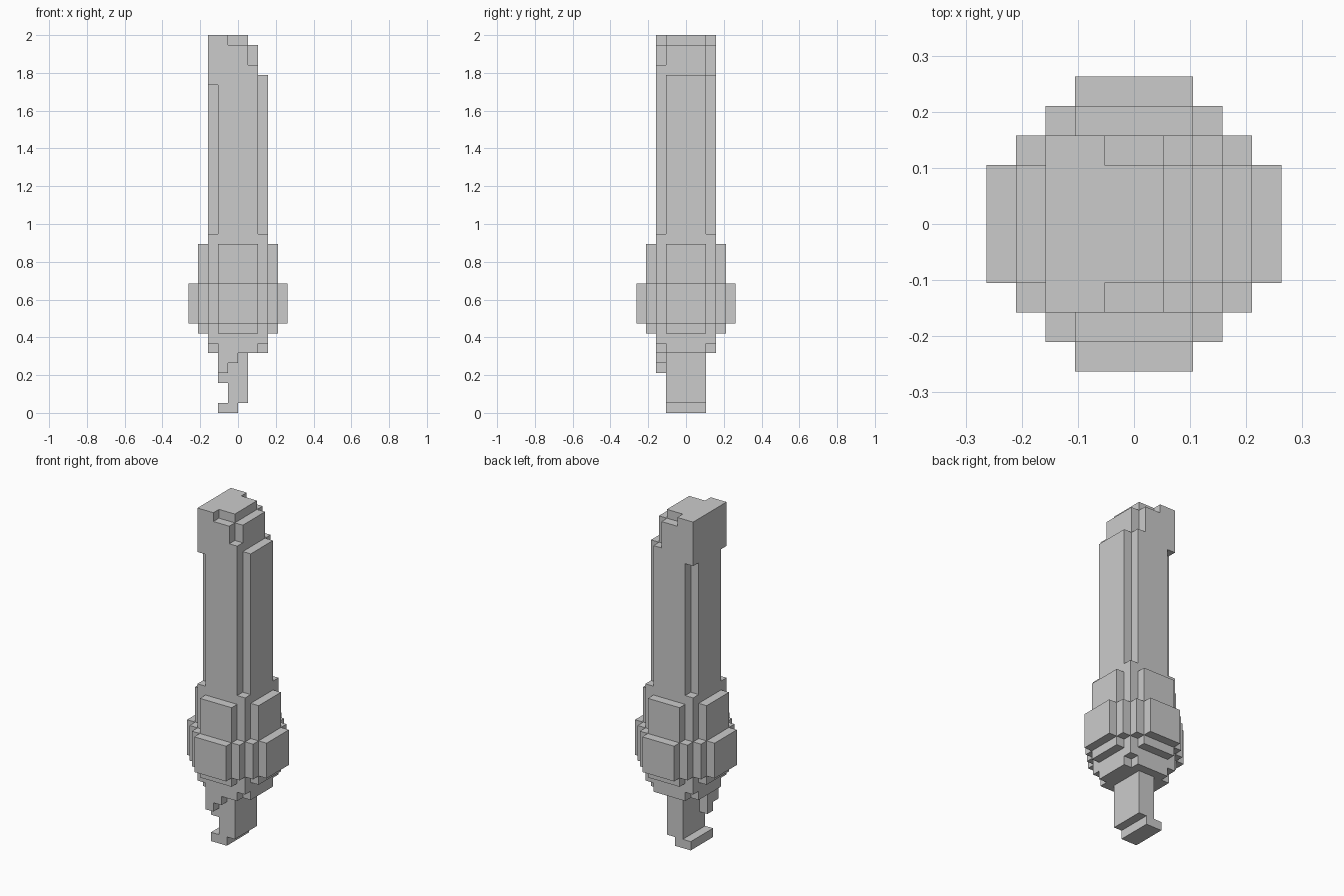
import bpy, bmesh, math
from mathutils import Vector

if "Cube" in bpy.data.objects:
    bpy.data.objects.remove(bpy.data.objects["Cube"])

U = 2 / 38  # one block of the model


def box(x0, x1, y0, y1, z0, z1):
    """Grid cells filling a box given in block units."""
    return {(x, y, z) for x in range(x0, x1) for y in range(y0, y1) for z in range(z0, z1)}


def disc(steps, z0, z1):
    """Stepped round slab: union of centred rectangles."""
    cells = set()
    for a, b in steps:
        cells |= box(-a, a, -b, b, z0, z1)
    return cells


CROSS = [(3, 2), (2, 3)]

# Bulging collar, widest in its lower half
collar = (disc(CROSS, 6, 7) | disc([(3, 3)], 7, 18)
          | disc([(4, 2), (2, 4)], 8, 17)
          | disc([(5, 2), (4, 3), (3, 4), (2, 5)], 9, 13))

# Long shaft with notched corners
shaft = disc(CROSS, 18, 33)

# Broken, sloping tip: core, then front and back faces
tip = (box(-3, 1, -2, 2, 33, 38) | box(1, 2, -2, 2, 33, 37) | box(2, 3, -2, 2, 33, 34))
for y, edge_top in ((-3, 35), (2, 34)):
    tip |= box(-3, -1, y, y + 1, 33, 38)
    tip |= box(-1, 1, y, y + 1, 33, 37)
    tip |= box(1, 2, y, y + 1, 33, edge_top)

# Narrow tail with a foot
tail = box(-1, 1, -2, 2, 1, 6) | box(-2, 0, -2, 2, 0, 1)

# Small ragged chip hanging beside the tail
chip = box(-2, -1, -2, -1, 3, 6) | box(-2, -1, -3, -2, 4, 6) | box(-1, 0, -3, -2, 5, 6)

parts = {"collar": collar, "shaft": shaft, "tip": tip, "tail": tail, "chip": chip}
solid = set().union(*parts.values())


def build(name, cells):
    """Skin the cells with only their outward faces, merged into flat panels."""
    bm = bmesh.new()
    for c in cells:
        centre = Vector(c) + Vector((0.5, 0.5, 0.5))
        for axis in range(3):
            for sign in (-1, 1):
                near = list(c)
                near[axis] += sign
                if tuple(near) in solid:
                    continue
                n, u, v = Vector(), Vector(), Vector()
                n[axis] = sign * 0.5
                u[(axis + 1) % 3] = 0.5
                v[(axis + 2) % 3] = 0.5 * sign
                corners = (-u - v, u - v, u + v, -u + v)
                bm.faces.new([bm.verts.new((centre + n + k) * U) for k in corners])
    bmesh.ops.remove_doubles(bm, verts=bm.verts, dist=U * 0.01)
    bmesh.ops.dissolve_limit(bm, angle_limit=math.radians(1), verts=bm.verts, edges=bm.edges)
    mesh = bpy.data.meshes.new(name)
    bm.to_mesh(mesh)
    bm.free()
    bpy.context.collection.objects.link(bpy.data.objects.new(name, mesh))


for name, cells in parts.items():
    build(name, cells)
